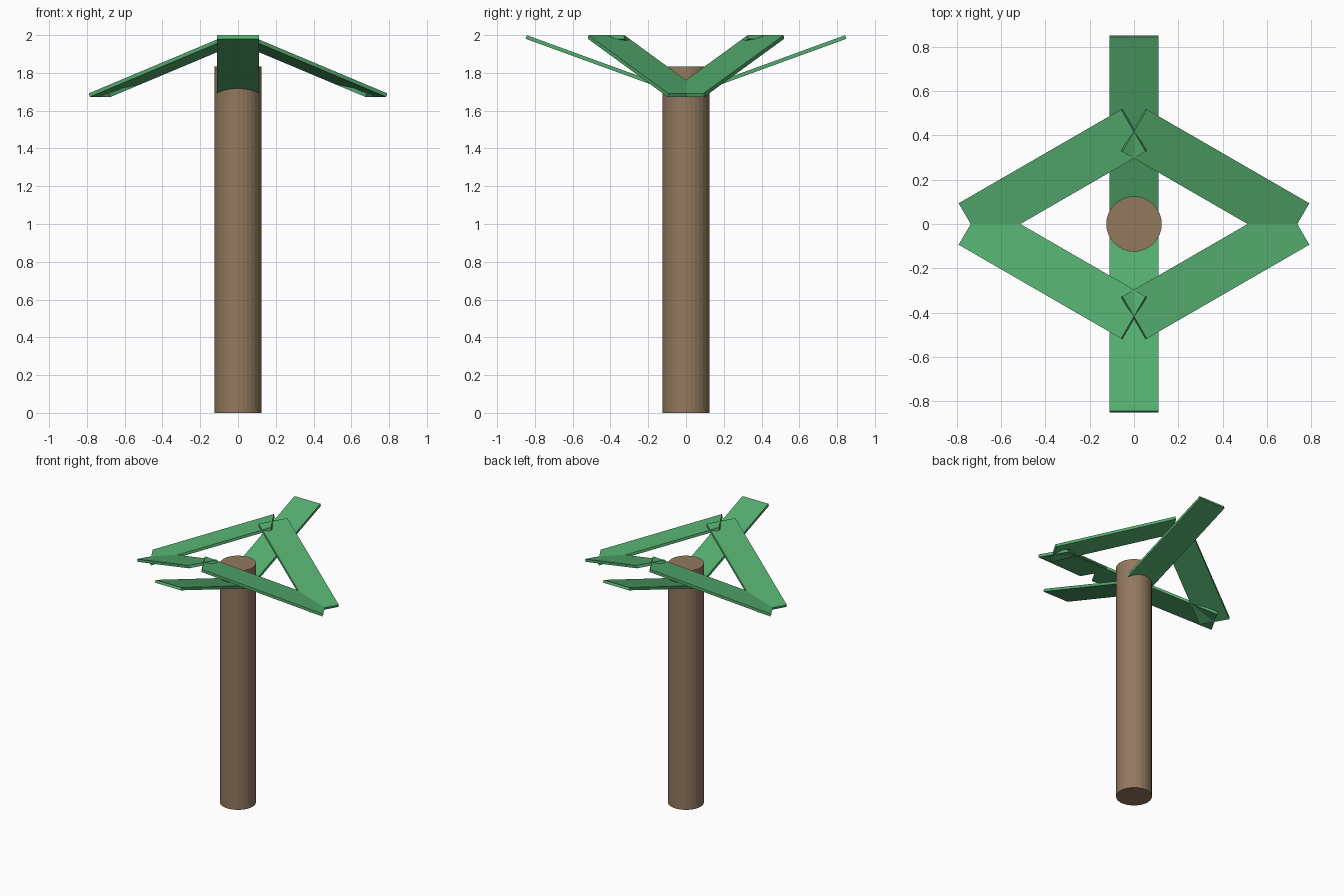
import bpy
from math import radians, cos, sin
from mathutils import Matrix

if "Cube" in bpy.data.objects:
    bpy.data.objects.remove(bpy.data.objects["Cube"])

TOP = 1.835           # trunk top and height of the leaf centres
LEAF = (0.9, 0.22, 0.02)
TILT = radians(20)
RADIUS = 0.45 * cos(TILT)


def material(name, rgb):
    m = bpy.data.materials.new(name)
    m.diffuse_color = (*rgb, 1)
    m.use_nodes = True
    m.node_tree.nodes["Principled BSDF"].inputs["Base Color"].default_value = m.diffuse_color
    return m


brown = material("bark", (0.29, 0.19, 0.115))
green = material("leaf_green", (0.09, 0.42, 0.16))

# Trunk
bpy.ops.mesh.primitive_cylinder_add(vertices=32, radius=0.125, depth=TOP,
                                    location=(0, 0, TOP / 2))
trunk = bpy.context.object
trunk.name = "trunk"
trunk.data.materials.append(brown)


# Leaf: flat board rising along its heading
def leaf(name, angle, heading):
    bpy.ops.mesh.primitive_cube_add(size=1)
    ob = bpy.context.object
    ob.name = name
    a = radians(angle)
    place = Matrix.Translation((RADIUS * cos(a), RADIUS * sin(a), TOP + 0.001))
    turn = Matrix.Rotation(radians(heading), 4, 'Z') @ Matrix.Rotation(-TILT, 4, 'Y')
    ob.data.transform(place @ turn @ Matrix.Diagonal((*LEAF, 1)))
    ob.data.materials.append(green)


# Front and back leaves point outward, the four side leaves form a diamond
for i in range(6):
    angle = 30 + 60 * i
    leaf(f"leaf_{i + 1}", angle, 180 - angle if angle % 180 != 90 else angle)
